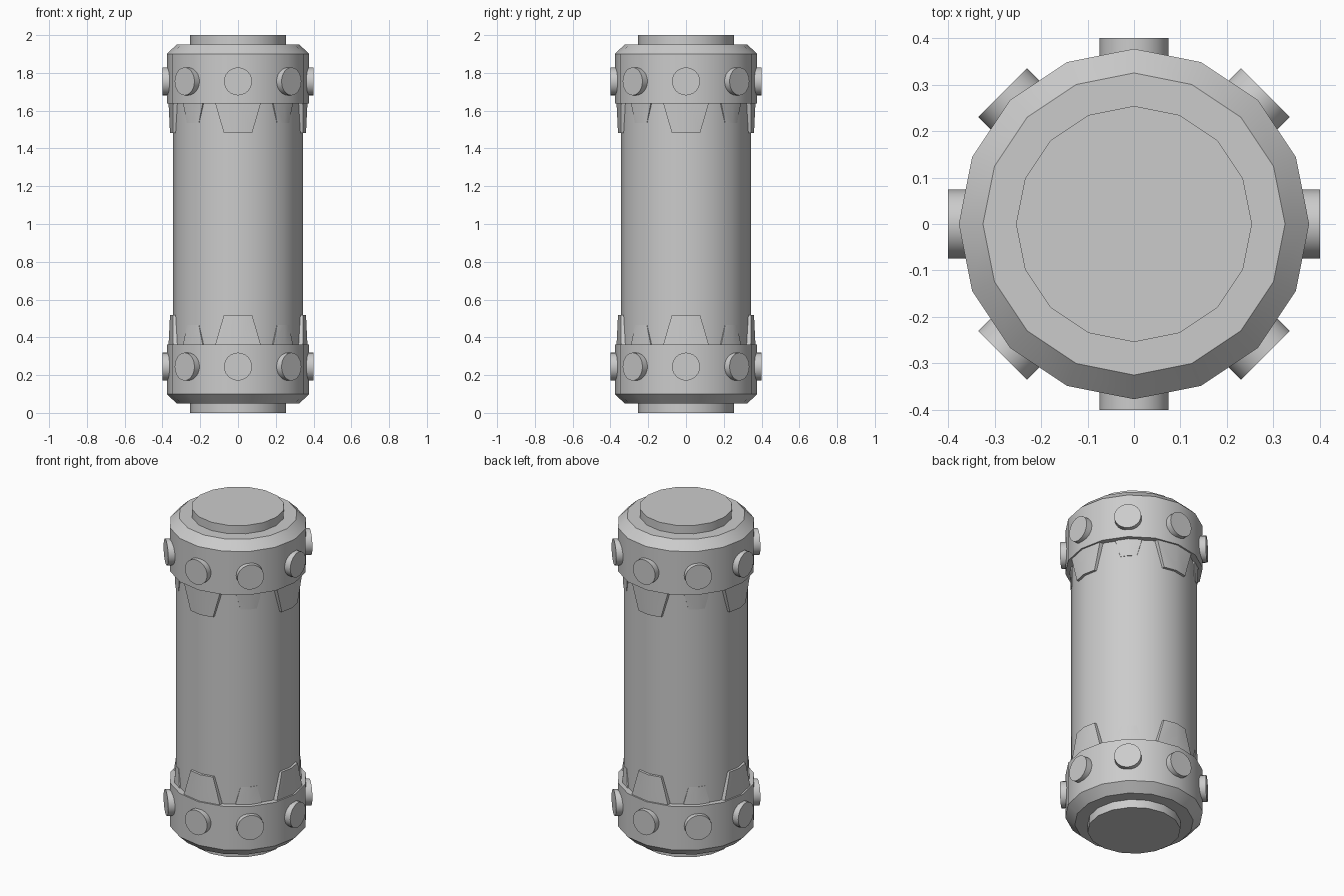
import bpy, bmesh, math
from mathutils import Matrix, Vector

if "Cube" in bpy.data.objects:
    bpy.data.objects.remove(bpy.data.objects["Cube"])

MID = 1.0    # mirror height of the canister
SIDES = 16


def finish(name, bm, mirror=True):
    bmesh.ops.recalc_face_normals(bm, faces=bm.faces[:])
    bmesh.ops.translate(bm, verts=bm.verts[:], vec=(0, 0, -MID))
    me = bpy.data.meshes.new(name)
    bm.to_mesh(me)
    bm.free()
    ob = bpy.data.objects.new(name, me)
    bpy.context.collection.objects.link(ob)
    ob.location.z = MID
    bpy.ops.object.select_all(action='DESELECT')
    ob.select_set(True)
    bpy.context.view_layer.objects.active = ob
    bpy.ops.object.shade_smooth_by_angle(angle=math.radians(30))
    if mirror:
        m = ob.modifiers.new("top_copy", 'MIRROR')
        m.use_axis = (False, False, True)
        m.use_mirror_merge = False
    return ob


def lathe(name, profile, mirror=True):
    bm = bmesh.new()
    rings = []
    for r, z in profile:
        rings.append([bm.verts.new((r * math.cos(i * math.tau / SIDES),
                                    r * math.sin(i * math.tau / SIDES), z))
                      for i in range(SIDES)])
    for a, b in zip(rings, rings[1:]):
        for i in range(SIDES):
            j = (i + 1) % SIDES
            bm.faces.new((a[i], a[j], b[j], b[i]))
    bm.faces.new(rings[0])
    bm.faces.new(rings[-1])
    return finish(name, bm, mirror)


def tab(bm, angle, base, tip, z0, z1, r0, r1):
    """Bent trapezoid plate hugging the body, with a crease down its middle."""
    fold = math.tan(math.pi / SIDES)
    rot = Matrix.Rotation(angle, 3, 'Z')

    def row(half, z, r):
        return [bm.verts.new(rot @ Vector((r - abs(y) * fold, y, z)))
                for y in (-half, 0, half)]
    o0, o1 = row(base, z0, r0), row(tip, z1, r1)
    i0, i1 = row(base, z0, 0.325), row(tip, z1, 0.325)
    for k in (0, 1):
        bm.faces.new((o0[k], o0[k + 1], o1[k + 1], o1[k]))
        bm.faces.new((i0[k], i0[k + 1], i1[k + 1], i1[k]))
        bm.faces.new((o1[k], o1[k + 1], i1[k + 1], i1[k]))
        bm.faces.new((o0[k], o0[k + 1], i0[k + 1], i0[k]))
    for k in (0, 2):
        bm.faces.new((o0[k], o1[k], i1[k], i0[k]))


# Main tube
lathe("body_tube", [(0.345, 0.2), (0.345, 1.8)], mirror=False)

# Chamfered end collars and end caps
lathe("end_collar", [(0.325, 0.05), (0.377, 0.10), (0.377, 0.362)])
lathe("end_cap", [(0.254, 0.0), (0.254, 0.08)])

# Large tabs on the four main sides, small ones on the diagonals
bm = bmesh.new()
for i in range(4):
    tab(bm, i * math.pi / 2, 0.122, 0.075, 0.355, 0.518, 0.368, 0.36)
finish("large_tabs", bm)
bm = bmesh.new()
for i in range(4):
    tab(bm, (i + 0.5) * math.pi / 2, 0.075, 0.045, 0.355, 0.465, 0.353, 0.347)
finish("small_tabs", bm)

# Ring of eight round studs
bm = bmesh.new()
for i in range(8):
    mat = (Matrix.Rotation(i * math.tau / 8, 4, 'Z')
           @ Matrix.Translation((0.35, 0, 0.245))
           @ Matrix.Rotation(math.pi / 2, 4, 'Y'))
    bmesh.ops.create_cone(bm, cap_ends=True, segments=24, radius1=0.074,
                          radius2=0.074, depth=0.10, matrix=mat)
finish("collar_studs", bm)
